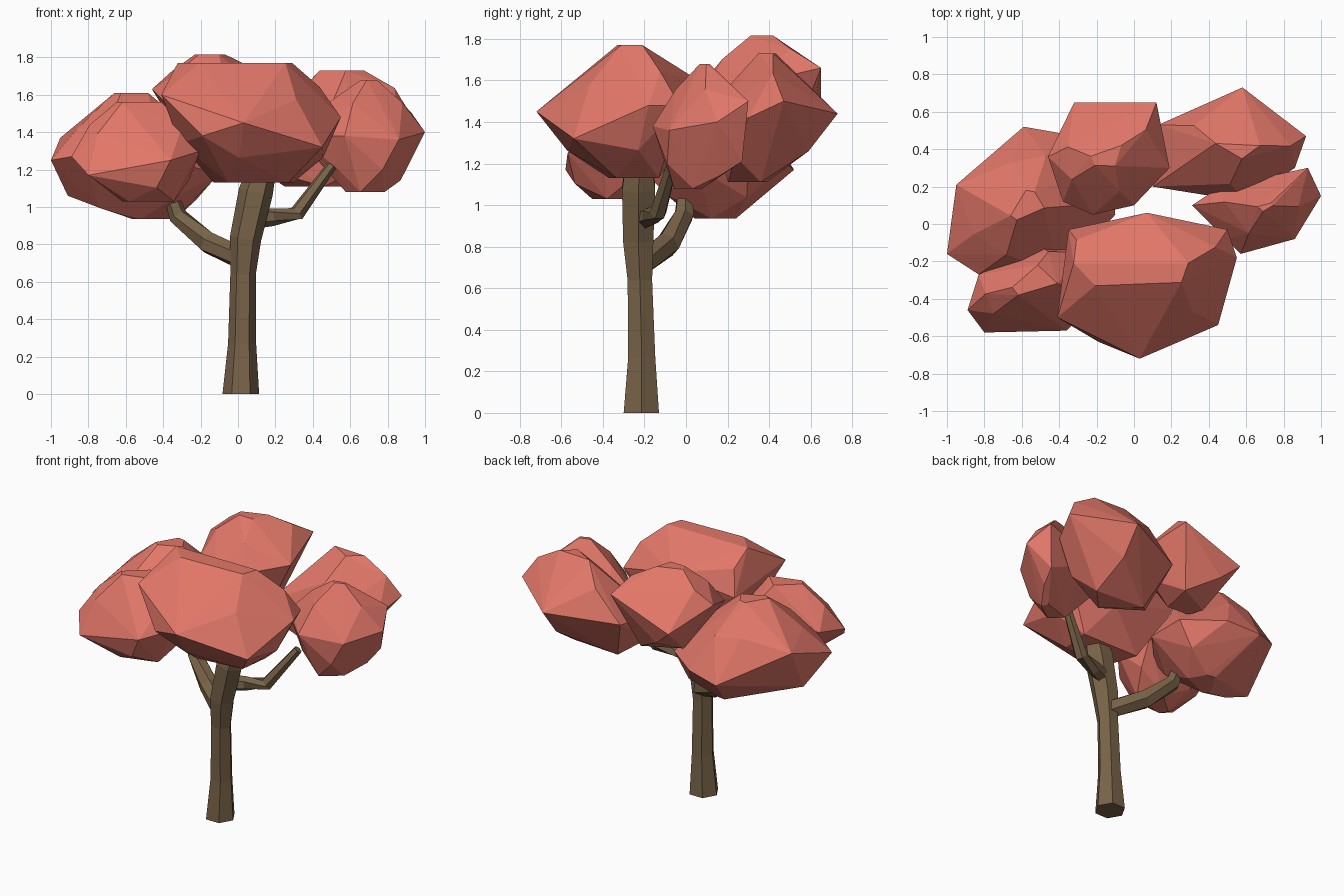
import bpy, bmesh, math
from mathutils import Vector


def material(name, rgb):
    m = bpy.data.materials.new(name)
    m.diffuse_color = (*rgb, 1)
    return m


BARK = material("brown bark", (0.19, 0.125, 0.065))
LEAF = material("coral leaves", (0.76, 0.185, 0.14))


def finish(bm, name, mat):
    bmesh.ops.recalc_face_normals(bm, faces=bm.faces[:])
    me = bpy.data.meshes.new(name)
    bm.to_mesh(me)
    bm.free()
    me.materials.append(mat)
    ob = bpy.data.objects.new(name, me)
    bpy.context.collection.objects.link(ob)
    return ob


def limb(name, path, sides=6):
    """Tapered tube through (x, y, z, radius) points."""
    bm = bmesh.new()
    pts = [Vector(p[:3]) for p in path]
    rings = []
    for i, p in enumerate(pts):
        t = (pts[min(i + 1, len(pts) - 1)] - pts[max(i - 1, 0)]).normalized()
        if i == 0 and p.z == 0:
            t = Vector((0, 0, 1))          # flat foot on the ground
        v = t.cross(Vector((1, 0, 0))).normalized()
        u = v.cross(t)
        r = path[i][3]
        rings.append([bm.verts.new(p + r * (u * math.cos(a) + v * math.sin(a)))
                      for a in (math.tau * k / sides for k in range(sides))])
    for a, b in zip(rings, rings[1:]):
        for k in range(sides):
            n = (k + 1) % sides
            bm.faces.new((a[k], a[n], b[n], b[k]))
    bm.faces.new(rings[0])
    bm.faces.new(rings[-1])
    return finish(bm, name, BARK)


def clump(name, waist, crown, base, bulge=1.15):
    """Faceted boulder: hull of a waist outline, its shrunken copies above
    (crown) and below (base), given as x, y, z, x scale, y scale,
    and bulging shoulders halfway to each."""
    pts = [Vector(p) for p in waist]
    mid = Vector([(min(p[k] for p in pts) + max(p[k] for p in pts)) / 2
                  for k in (0, 1)] + [(crown[2] + base[2]) / 2])
    bm = bmesh.new()
    for p in pts:
        bm.verts.new(p)
    for start, (x, y, z, sx, sy) in enumerate((crown, base)):
        ends = [Vector((x + (p.x - mid.x) * sx, y + (p.y - mid.y) * sy, z))
                for p in pts]
        for q in ends[::2]:
            bm.verts.new(q)
        for i in range(start, len(pts), 2):     # staggered shoulders
            j = (i + 1) % len(pts)
            h = (pts[i] * 0.7 + pts[j] * 0.3).lerp(ends[i], 0.5)
            bm.verts.new(mid + (h - mid) * bulge)
    bmesh.ops.convex_hull(bm, input=bm.verts[:])
    loose = [v for v in bm.verts if not v.link_faces]
    bmesh.ops.delete(bm, geom=loose, context='VERTS')
    return finish(bm, name, LEAF)


# Trunk and branches
limb("trunk", [(0.015, -0.215, 0, 0.098), (0.022, -0.213, 0.27, 0.075),
               (0.027, -0.222, 0.64, 0.068), (0.04, -0.23, 0.83, 0.084),
               (0.095, -0.228, 1.08, 0.092), (0.13, -0.225, 1.2, 0.075)])
limb("left_branch", [(0.03, -0.21, 0.72, 0.06), (-0.16, -0.09, 0.81, 0.062),
                     (-0.32, -0.01, 0.95, 0.05), (-0.38, 0.0, 1.12, 0.036)])
limb("right_branch", [(0.06, -0.21, 0.93, 0.05), (0.18, -0.17, 0.945, 0.048),
                      (0.315, -0.135, 0.965, 0.043), (0.50, -0.06, 1.22, 0.028)])

# Foliage clumps
clump("front_foliage",
      [(-0.35, -0.03, 1.5), (0.07, 0.06, 1.6), (0.5, -0.03, 1.48),
       (0.55, -0.18, 1.48), (0.45, -0.54, 1.32), (0.03, -0.72, 1.45),
       (-0.19, -0.63, 1.38), (-0.41, -0.5, 1.6)],
      (-0.02, -0.27, 1.77, 0.72, 0.2), (0.08, -0.25, 1.13, 0.5, 0.4), 1.1)
clump("front_left_foliage",
      [(-0.89, -0.46, 1.27), (-0.83, -0.27, 1.3), (-0.5, -0.12, 1.35),
       (-0.25, -0.15, 1.3), (-0.2, -0.4, 1.3), (-0.36, -0.57, 1.25),
       (-0.8, -0.58, 1.17)],
      (-0.53, -0.3, 1.56, 0.35, 0.35), (-0.48, -0.36, 1.03, 0.4, 0.4))
clump("left_foliage",
      [(-0.59, 0.52, 1.17), (-0.95, 0.21, 1.37), (-1.0, -0.16, 1.25),
       (-0.91, 0.02, 1.06), (-0.83, -0.27, 1.28), (-0.4, -0.28, 1.25),
       (-0.1, 0.05, 1.18), (-0.12, 0.3, 1.2), (-0.36, 0.48, 1.2)],
      (-0.57, 0.1, 1.61, 0.2, 0.2), (-0.45, 0.14, 0.935, 0.25, 0.25))
clump("back_foliage",
      [(-0.46, 0.36, 1.63), (-0.32, 0.65, 1.5), (0.12, 0.65, 1.66),
       (0.19, 0.3, 1.58), (0.0, 0.1, 1.55), (-0.22, 0.05, 1.55),
       (-0.38, 0.12, 1.55)],
      (-0.14, 0.36, 1.815, 0.28, 0.2), (-0.11, 0.37, 1.28, 0.42, 0.42))
clump("back_right_foliage",
      [(0.13, 0.53, 1.4), (0.58, 0.73, 1.44), (0.92, 0.47, 1.5),
       (0.86, 0.3, 1.42), (0.6, 0.12, 1.4), (0.1, 0.2, 1.35)],
      (0.55, 0.41, 1.73, 0.3, 0.2), (0.42, 0.34, 1.11, 0.45, 0.45), 1.18)
clump("right_foliage",
      [(0.31, 0.1, 1.38), (0.46, 0.2, 1.42), (0.93, 0.3, 1.5),
       (0.9, 0.27, 1.21), (1.0, 0.15, 1.4), (0.86, -0.08, 1.36),
       (0.57, -0.16, 1.38), (0.5, -0.08, 1.4)],
      (0.7, 0.09, 1.68, 0.12, 0.1), (0.68, 0.01, 1.08, 0.3, 0.3))
